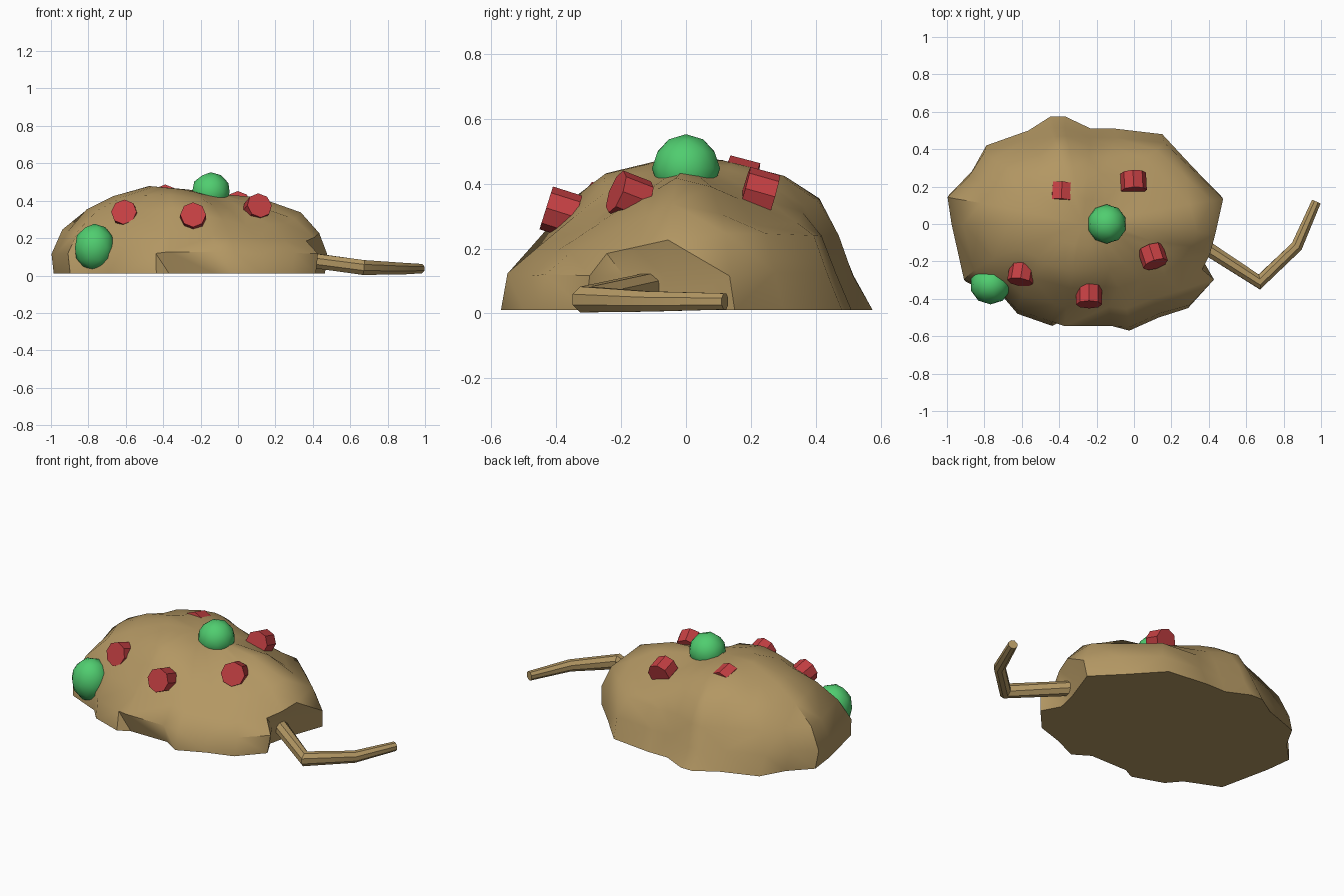
import bpy, bmesh, math, random
from mathutils import Vector

random.seed(4)
if "Cube" in bpy.data.objects:
    bpy.data.objects.remove(bpy.data.objects["Cube"])


def make_material(name, rgb):
    mat = bpy.data.materials.new(name)
    mat.use_nodes = True
    color = (*rgb, 1)
    mat.diffuse_color = color
    mat.node_tree.nodes["Principled BSDF"].inputs["Base Color"].default_value = color
    return mat


def add_object(name, bm, mat, smooth_angle):
    bmesh.ops.recalc_face_normals(bm, faces=bm.faces)
    mesh = bpy.data.meshes.new(name)
    bm.to_mesh(mesh)
    bm.free()
    mesh.materials.append(mat)
    obj = bpy.data.objects.new(name, mesh)
    bpy.context.collection.objects.link(obj)
    bpy.ops.object.select_all(action='DESELECT')
    obj.select_set(True)
    bpy.context.view_layer.objects.active = obj
    if smooth_angle:
        bpy.ops.object.shade_smooth_by_angle(angle=math.radians(smooth_angle))


def bridge(bm, low, high):
    count = len(low)
    for i in range(count):
        j = (i + 1) % count
        bm.faces.new((low[i], low[j], high[j], high[i]))


tan = make_material("earthy tan", (0.45, 0.31, 0.125))
red = make_material("red", (0.55, 0.05, 0.055))
green = make_material("green", (0.08, 0.61, 0.16))

# Lumpy mound: the ground outline shrinks towards a lopsided crown
outline = [(-1, .16), (-.98, 0), (-.91, -.31), (-.7, -.4), (-.63, -.48),
           (-.44, -.545), (-.37, -.565), (-.12, -.565), (-.02, -.57),
           (.14, -.5), (.3, -.45), (.43, -.31), (.37, -.2), (.4, -.07),
           (.48, .15), (.33, .3), (.16, .48), (-.1, .51), (-.23, .51),
           (-.37, .575), (-.45, .575), (-.57, .5), (-.8, .42), (-.88, .28)]
# Height, scale along x, scale to the front, scale to the back
levels = [(.01, .98, 1, 1), (.12, 1, .96, .9), (.24, .91, .79, .82),
          (.35, .76, .6, .71), (.425, .56, .44, .53), (.458, .28, .2, .26)]
center = Vector((-.27, 0))

bm = bmesh.new()
rings = []
for level, (height, scale_x, front, back) in enumerate(levels):
    ring = []
    for x, y in outline:
        dx = x - center.x
        sx, sy = scale_x, front if y < 0 else back
        # Undercut hollow at the front of the base
        if level == 0 and y < -.5 and -.4 < x < -.1:
            sy = .9
        # Shoulder overhanging the tail root
        if level in (2, 3) and dx > .6 and -.25 < y < 0:
            sx += .14
        wobble = random.uniform(-.008, .008) if 0 < level < 5 else 0
        px, py = dx * (sx + wobble), y * (sy + wobble)
        z = height + wobble
        # Upper flanks of the left half fall away from a central ridge
        if level > 2 or (level == 2 and y < 0):
            z *= 1 - .22 * min(1, max(0, px / .3)) * min(1, abs(py) / .2)
        # Crown leans up to the right
        if level == 5:
            z -= .1 * px
        ring.append(bm.verts.new((center.x + px, py, z)))
    if rings:
        bridge(bm, rings[-1], ring)
    rings.append(ring)
bm.faces.new(rings[0])
peak = bm.verts.new((center.x, 0, .46))
for i, vert in enumerate(rings[-1]):
    bm.faces.new((vert, rings[-1][(i + 1) % len(outline)], peak))
bmesh.ops.triangulate(bm, faces=[f for f in bm.faces if len(f.verts) == 4])
add_object("mound_body", bm, tan, 45)

# Bent tapering tail
path = [(.33, -.09, .09), (.67, -.31, .043), (.87, -.12, .037), (.975, .12, .037)]
radii = [.042, .043, .034, .027]
points = [Vector(p) for p in path]
bm = bmesh.new()
rings = []
for i, point in enumerate(points):
    before = (point - points[max(i - 1, 0)]).normalized()
    after = (points[min(i + 1, len(points) - 1)] - point).normalized()
    side = (before + after).cross(Vector((0, 0, 1))).normalized()
    up = side.cross(before + after).normalized()
    ring = []
    for k in range(8):
        a = math.tau * (k + .5) / 8
        ring.append(bm.verts.new(point + radii[i] * (side * math.cos(a) + up * math.sin(a))))
    if rings:
        bridge(bm, rings[-1], ring)
    rings.append(ring)
bm.faces.new(rings[0])
bm.faces.new(rings[-1])
add_object("tail", bm, tan, 30)

# Eight-sided red studs: centre of the outer cap, then direction
studs = [((-.61, -.31, .34), (-.15, -.9, .3)),
         ((-.24, -.43, .325), (0, -.95, .3)),
         ((.115, -.215, .375), (.3, -.9, .35)),
         ((0, .18, .385), (.05, -.95, .27)),
         ((-.39, .12, .42), (-.05, -.95, .25))]
for number, (cap, direction) in enumerate(studs, 1):
    axis = Vector(direction).normalized()
    bm = bmesh.new()
    bmesh.ops.create_cone(bm, cap_ends=True, segments=8, radius1=.069,
                          radius2=.069, depth=.095)
    bmesh.ops.rotate(bm, verts=bm.verts,
                     matrix=axis.to_track_quat('Z', 'Y').to_matrix())
    bmesh.ops.translate(bm, verts=bm.verts, vec=Vector(cap) - axis * .047)
    add_object(f"red_stud_{number}", bm, red, 0)

# Green bulbs on the crown and the lower right side
for name, place, size in [("crown_bulb", (-.145, 0, .447), (.105, .105, .105)),
                          ("side_bulb", (-.767, -.325, .15), (.11, .105, .127))]:
    bm = bmesh.new()
    bmesh.ops.create_icosphere(bm, subdivisions=2, radius=1)
    bmesh.ops.scale(bm, verts=bm.verts, vec=size)
    bmesh.ops.translate(bm, verts=bm.verts, vec=place)
    add_object(name, bm, green, 60)
